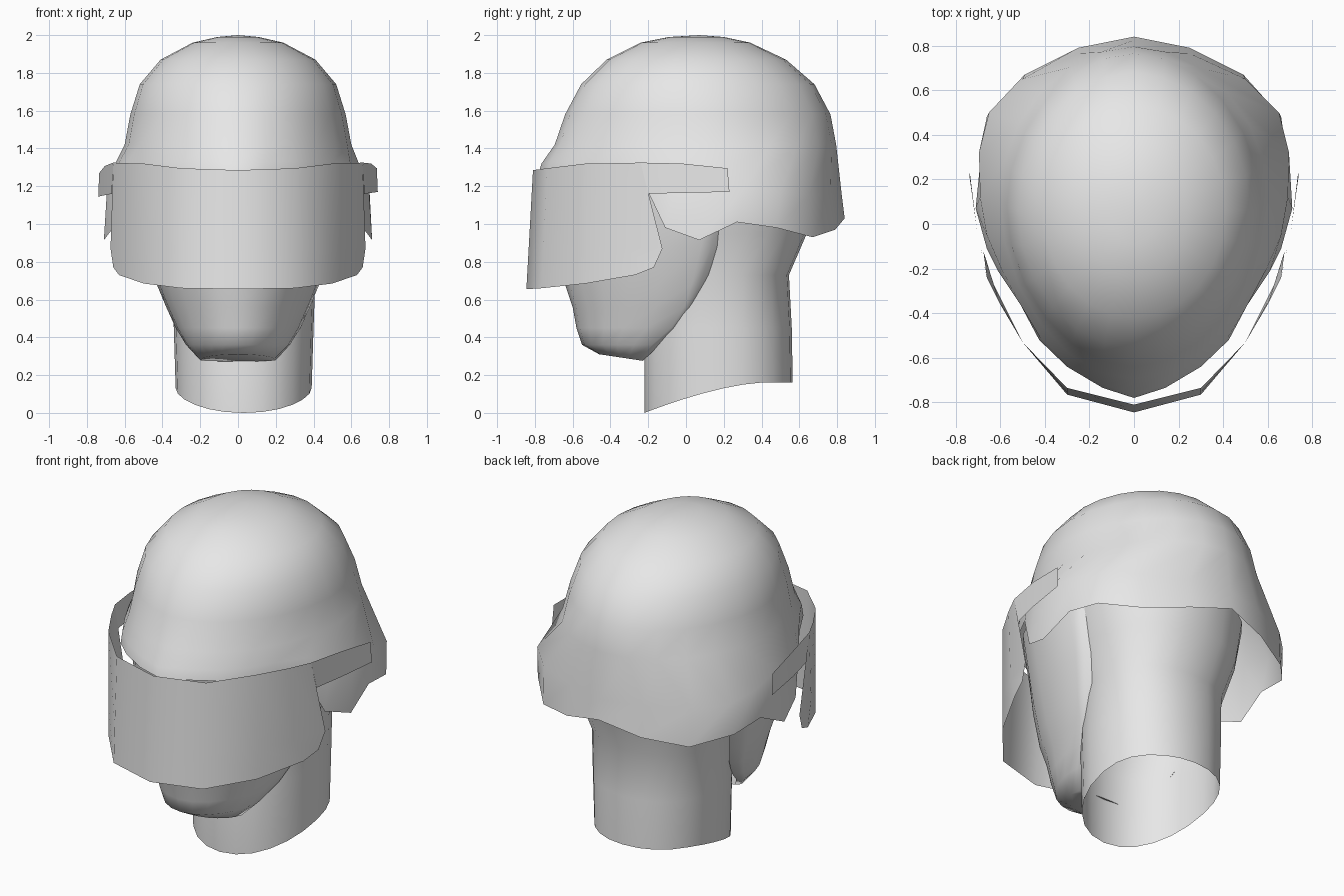
import bpy, bmesh, math

cube = bpy.data.objects.get("Cube")
if cube:
    bpy.data.objects.remove(cube, do_unlink=True)

grey = bpy.data.materials.new("plain_grey")
grey.use_nodes = True
grey.diffuse_color = (0.8, 0.8, 0.8, 1)
grey.node_tree.nodes["Principled BSDF"].inputs["Base Color"].default_value = (0.8, 0.8, 0.8, 1)

HALF = 12  # steps from front centre to back centre


def finish(name, bm, angle):
    bmesh.ops.recalc_face_normals(bm, faces=bm.faces)
    mesh = bpy.data.meshes.new(name)
    bm.to_mesh(mesh)
    bm.free()
    ob = bpy.data.objects.new(name, mesh)
    bpy.context.collection.objects.link(ob)
    mesh.materials.append(grey)
    bpy.ops.object.select_all(action='DESELECT')
    ob.select_set(True)
    bpy.context.view_layer.objects.active = ob
    bpy.ops.object.shade_smooth_by_angle(angle=math.radians(angle))


def egg(front, back, width, wide_y, z, power=1.0):
    """Half outline, front to back; z is a number or a function of y."""
    pts = []
    for i in range(HALF + 1):
        t = math.pi * i / HALF
        c, s = math.cos(t), math.sin(t)
        reach = (wide_y - front) if c > 0 else (back - wide_y)
        y = wide_y - math.copysign(abs(c) ** power, c) * reach
        pts.append((width * max(s, 0) ** power, y, z(y) if callable(z) else z))
    return pts


def loft(name, halves, angle=60, tip=None, cap_start=False, shift=0.0, strips=HALF):
    """Mirror each half outline into a ring and bridge the rings, strips wide per side."""
    bm = bmesh.new()
    rings = []
    for half in halves:
        full = half + [(-x, y, z) for x, y, z in half[-2:0:-1]]
        rings.append([bm.verts.new((x + shift, y, z)) for x, y, z in full])
    n = len(rings[0])
    for a, b in zip(rings, rings[1:]):
        for i in range(-strips, strips):
            j = (i + 1) % n
            bm.faces.new((a[i], a[j], b[j], b[i]))
    if tip:
        top = bm.verts.new(tip)
        for i in range(n):
            bm.faces.new((rings[-1][i], rings[-1][(i + 1) % n], top))
    if cap_start:
        bm.faces.new(rings[0])
    bmesh.ops.delete(bm, geom=[v for v in bm.verts if not v.link_faces], context='VERTS')
    finish(name, bm, angle)


# Helmet shell: uneven rim raised over the face, bulging over the ears
rim = [(0, -.78, 1.27), (.14, -.735, 1.27), (.30, -.64, 1.27), (.425, -.52, 1.26),
       (.51, -.36, 1.24), (.61, -.21, 1.19), (.66, -.11, .98), (.71, .07, .915),
       (.69, .27, 1.01), (.66, .48, .98), (.49, .67, .93), (.25, .79, .97), (0, .84, 1.03)]
brow = [(0, -.765, 1.32), (.14, -.72, 1.33), (.295, -.63, 1.33), (.42, -.51, 1.33),
        (.51, -.36, 1.33), (.595, -.20, 1.32), (.66, -.05, 1.27), (.69, .12, 1.24),
        (.695, .32, 1.20), (.65, .50, 1.17), (.50, .65, 1.15), (.25, .765, 1.15), (0, .825, 1.15)]
crown = [egg(-.695, .795, .60, .12, 1.42, 1.04), egg(-.64, .765, .57, .08, 1.58, 1.05),
         egg(-.555, .68, .52, .06, 1.74, 1.02), egg(-.42, .53, .41, .06, 1.87),
         egg(-.24, .34, .24, .06, 1.96), egg(-.09, .2, .11, .06, 1.99)]
loft("helmet_shell", [rim, brow] + crown, tip=(0, .07, 2.0))

# Face and jaw, open behind where they meet the neck, running up inside the helmet
face = [egg(-.46, -.205, .20, -.25, lambda y: .27 - .15 * (y + .19)),
        egg(-.55, -.10, .275, -.18, .36), egg(-.58, .02, .33, -.08, .45),
        egg(-.60, .12, .38, -.01, .56), egg(-.64, .20, .43, .03, .68),
        egg(-.67, .30, .49, .08, .88), egg(-.68, .34, .54, .10, 1.08),
        egg(-.72, .40, .56, .10, 1.30)]
loft("face", face, cap_start=True, strips=8)


# Neck with an open, sloping base, widening to the back of the skull
def base_z(y):
    return .16 - .16 * (max(0, .4 - y) / .62) ** 1.5


neck = [egg(-.22, .565, .36, .2, base_z, .95), egg(-.22, .56, .37, .2, .45, .93),
        egg(-.17, .545, .38, .2, .73, .9), egg(-.15, .64, .44, .2, .95, .9),
        egg(-.2, .68, .5, .2, 1.2)]
loft("neck", neck, angle=50, shift=.03)

# Curved visor sheet: columns of top, middle and bottom points
columns = [((0, -.81, 1.285), (0, -.833, .87), (0, -.845, .655)),
           ((.30, -.735, 1.295), (.30, -.755, .87), (.30, -.765, .66)),
           ((.50, -.53, 1.32), (.50, -.53, .87), (.50, -.53, .685)),
           ((.60, -.36, 1.322), (.61, -.33, .87), (.63, -.27, .73)),
           ((.66, -.24, 1.325), (.675, -.125, .87), (.66, -.17, .77))]
bm = bmesh.new()
sheet = [(-x, y, z) for col in columns[:0:-1] for x, y, z in col]
sheet += [p for col in columns for p in col]
v = [bm.verts.new(p) for p in sheet]
for c in range(len(v) // 3 - 1):
    for r in range(2):
        k = 3 * c + r
        bm.faces.new((v[k], v[k + 1], v[k + 4], v[k + 3]))
finish("visor", bm, 50)

# Side straps holding the visor to the helmet, the right one slightly lower at its end
for side, drop, name in ((1, 0, "left_visor_strap"), (-1, .025, "right_visor_strap")):
    bm = bmesh.new()
    top = [(.66, -.24, 1.325), (.705, -.02, 1.32 - drop / 2), (.735, .22, 1.295 - drop)]
    low = [(.668, -.2, 1.16), (.705, -.02, 1.165 - drop / 2), (.74, .23, 1.17 - drop)]
    a, b = ([bm.verts.new((side * x, y, z)) for x, y, z in row] for row in (top, low))
    for i in range(2):
        bm.faces.new((a[i], a[i + 1], b[i + 1], b[i]))
    finish(name, bm, 30)
